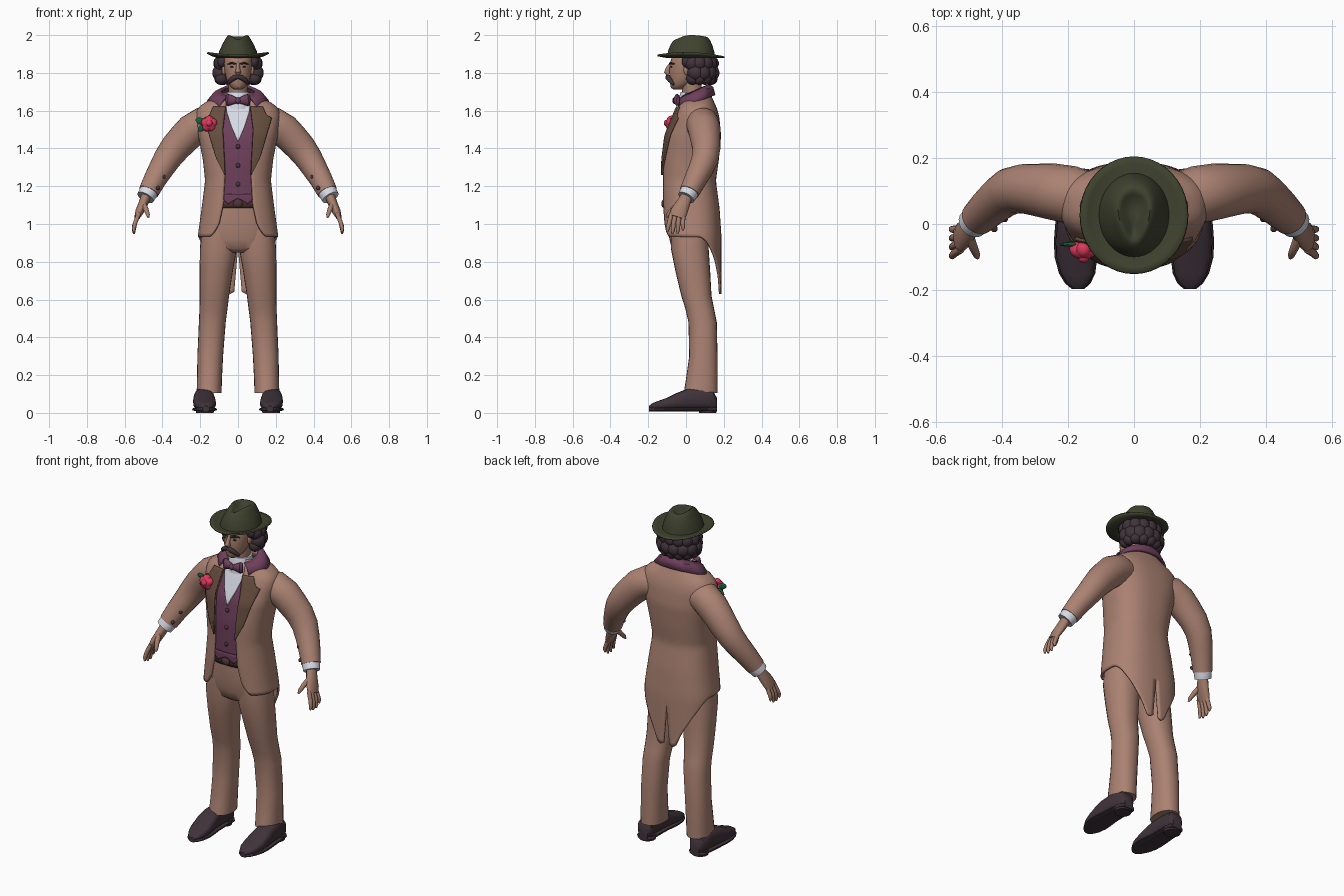
import bpy, bmesh, math
from mathutils import Vector, Matrix

if "Cube" in bpy.data.objects:
    bpy.data.objects.remove(bpy.data.objects["Cube"])
pi, sin, cos = math.pi, math.sin, math.cos


def material(name, rgb):
    m = bpy.data.materials.new(name)
    m.diffuse_color = (*rgb, 1)
    m.use_nodes = True
    m.node_tree.nodes["Principled BSDF"].inputs["Base Color"].default_value = m.diffuse_color
    return m


TAN = material("tan_cloth", (.41, .225, .17))
LAPEL = material("lapel_brown", (.135, .075, .05))
PURPLE = material("plum", (.155, .05, .105))
WHITE = material("shirt_white", (.68, .70, .78))
HAT = material("hat_green", (.05, .054, .028))
DARK = material("dark_brown", (.05, .033, .042))
SKIN = material("skin", (.38, .21, .15))
RED = material("rose_red", (.72, .04, .11))
LEAF = material("leaf_green", (.008, .12, .045))
BELT = material("belt_brown", (.075, .036, .034))


def finish(name, bm, mat, mirror=False, thick=0, angle=40):
    bmesh.ops.recalc_face_normals(bm, faces=bm.faces)
    me = bpy.data.meshes.new(name)
    bm.to_mesh(me)
    bm.free()
    me.materials.append(mat)
    ob = bpy.data.objects.new(name, me)
    bpy.context.collection.objects.link(ob)
    for o in bpy.context.selected_objects:
        o.select_set(False)
    bpy.context.view_layer.objects.active = ob
    ob.select_set(True)
    bpy.ops.object.shade_smooth_by_angle(angle=math.radians(angle))
    if mirror:
        m = ob.modifiers.new("Mirror", 'MIRROR')
        m.merge_threshold = .0005
    if thick:
        s = ob.modifiers.new("Solidify", 'SOLIDIFY')
        s.thickness, s.offset = thick, 0
    return ob


def skin(name, rows, mat, closed=True, caps=True, **kw):
    """Bridge rows of points into a surface."""
    bm = bmesh.new()
    vs = [[bm.verts.new(p) for p in r] for r in rows]
    n = len(rows[0])
    for a, b in zip(vs, vs[1:]):
        for i in range(n if closed else n - 1):
            j = (i + 1) % n
            bm.faces.new((a[i], a[j], b[j], b[i]))
    if closed and caps:
        bm.faces.new(vs[0])
        bm.faces.new(vs[-1])
    return finish(name, bm, mat, **kw)


def loft(name, rings, mat, n=24, p=1.0, **kw):
    """Horizontal rings given as z, cx, cy, rx, ry."""
    def pw(v):
        return math.copysign(abs(v) ** p, v)
    return skin(name, [[(cx + rx * pw(sin(2 * pi * i / n)), cy - ry * pw(cos(2 * pi * i / n)), z)
                        for i in range(n)] for z, cx, cy, rx, ry in rings], mat, **kw)


def tube(name, pts, mat, n=16, **kw):
    """Path points x, y, z with radius toward y and radius across."""
    P = [Vector(q[:3]) for q in pts]
    rows = []
    for k, q in enumerate(pts):
        t = (P[min(k + 1, len(P) - 1)] - P[max(k - 1, 0)]).normalized()
        b = Vector((0, 1, 0))
        b = (b - t * t.dot(b)).normalized()
        c = t.cross(b)
        rows.append([P[k] + b * q[3] * cos(2 * pi * i / n) + c * q[-1] * sin(2 * pi * i / n) for i in range(n)])
    return skin(name, rows, mat, **kw)


def blobs(name, items, mat, mirror=False):
    """Ellipsoids given as centre, radii, and tilt about y."""
    bm = bmesh.new()
    for c, r, tilt in items:
        M = Matrix.Translation(c) @ Matrix.Rotation(tilt, 4, 'Y') @ Matrix.Diagonal((*r, 1))
        bmesh.ops.create_uvsphere(bm, u_segments=14, v_segments=9, radius=1, matrix=M)
    return finish(name, bm, mat, mirror=mirror)


def lerp(tab, z):
    """Interpolate rows of a descending or ascending table."""
    tab = sorted(tab)
    if z <= tab[0][0]:
        return tab[0][1:]
    for a, b in zip(tab, tab[1:]):
        if z <= b[0]:
            f = (z - a[0]) / (b[0] - a[0])
            return [u + (v - u) * f for u, v in zip(a[1:], b[1:])]
    return tab[-1][1:]


# Body section by height: half width, front y, back y
BODY = [(1.70, .07, .0, .12), (1.66, .13, -.015, .135), (1.62, .205, -.04, .155), (1.57, .22, -.062, .17),
        (1.47, .205, -.105, .18), (1.34, .18, -.122, .168), (1.23, .168, -.123, .152), (1.08, .187, -.122, .172),
        (.93, .208, -.117, .182), (.62, .2, -.1, .182)]


def body(z, th, off=0):
    s = [lerp(BODY, z + d) for d in (-.015, 0, .015)]
    a, f, b = [sum(v) / 3 for v in zip(*s)]
    a, f, b = a + off, f - off, b + off
    c = cos(th)
    return Vector((a * abs(sin(th)) ** .8, (f + b) / 2 - (b - f) / 2 * math.copysign(abs(c) ** .8, c), z))


def theta(z, x, off=0):
    return math.asin(min(.98, (max(x, 0) / body(z, pi / 2, off).x) ** 1.25))


def panel(name, top, hem, inner, outer, mat, off=0, rows=30, cols=24, thick=.01):
    """Mirrored patch of the body surface between two x limits."""
    grid = []
    for r in range(rows + 1):
        row = []
        for k in range(cols + 1):
            u = k / cols
            z = top + (hem(u) - top) * r / rows
            t0, t1 = theta(z, inner(z), off), outer(z)
            row.append(body(z, t0 + (t1 - t0) * u, off))
        grid.append(row)
    return skin(name, grid, mat, closed=False, mirror=True, thick=thick)


# Tailcoat with cutaway front and split tails
EDGE = [(1.7, .05), (1.62, .065), (1.5, .08), (1.27, .068), (1.1, .078), (1.0, .10), (.96, .122), (.93, .15)]
HEM = [(0, .935), (.45, .93), (.55, .90), (.7, .82), (.85, .72), (.95, .625), (1, .64)]
SLIT = [(.62, .022), (.87, 0), (1.7, 0)]


def edge(z):
    return lerp(EDGE, z)[0]


panel("tailcoat", 1.69, lambda u: lerp(HEM, u)[0], edge,
      lambda z: pi - theta(z, lerp(SLIT, z)[0]), TAN, rows=44, cols=30, thick=.012)
LAP = [(1.26, .071), (1.35, .115), (1.5, .16), (1.56, .178), (1.575, .15), (1.62, .13)]
panel("lapels", 1.62, lambda u: 1.26, edge, lambda z: theta(z, lerp(LAP, z)[0], .01), LAPEL, off=.01, cols=8)
col = []
for k in range(21):
    t = .65 + (pi - .65) * k / 20
    s, c = sin(t), cos(t)
    col.append([(.158 * s, .048 - .1 * c, 1.645 - .035 * c), (.125 * s, .046 - .092 * c, 1.685 - .035 * c),
                (.085 * s, .045 - .075 * c, 1.70 - .035 * c)])
skin("coat_collar", col, PURPLE, closed=False, mirror=True, thick=.016)

# Waistcoat, shirt front, belt
skin("waistcoat", [[Vector((p.x * sg, p.y, p.z)) for sg, p in
                    [(1 if i < 20 else -1, body(z, 2 * pi * i / 40, -.013)) for i in range(40)]]
                   for z in [1.11 + .03 * k for k in range(19)]], PURPLE)
VEE = [(1.44, .002), (1.52, .036), (1.6, .062), (1.66, .06)]
panel("shirt_front", 1.66, lambda u: 1.44, lambda z: 0, lambda z: theta(z, lerp(VEE, z)[0], -.009),
      WHITE, off=-.009, rows=12, cols=6, thick=.006)
panel("waistcoat_points", 1.16, lambda u: 1.135 - .03 * (1 - abs(2 * u - 1)), lambda z: 0,
      lambda z: theta(z, .09), PURPLE, off=-.008, rows=4, cols=8, thick=.008)
panel("belt", 1.135, lambda u: 1.085, lambda z: 0, lambda z: pi, BELT, off=-.012, rows=2, thick=.012)
yb = body(1.11, 0).y
blobs("belt_buckle", [((0, yb + .004, 1.108), (.027, .012, .022), 0)], BELT)
blobs("waistcoat_buttons", [((0, body(z, 0).y + .011, z), (.012, .008, .012), 0) for z in (1.41, 1.31, 1.21)], BELT)

# Shirt collar and bow tie
loft("shirt_collar", [(1.61, 0, .03, .082, .075), (1.66, 0, .028, .07, .068), (1.70, 0, .03, .061, .058)], WHITE)
tube("bow_tie", [(.004, -.052, 1.653, .013, .014), (.025, -.052, 1.655, .017, .022),
                 (.05, -.047, 1.657, .017, .032), (.062, -.042, 1.657, .008, .028)], PURPLE, mirror=True)
blobs("bow_knot", [((0, -.058, 1.653), (.015, .015, .018), 0)], PURPLE)

# Trousers
loft("trouser_hips", [(1.10, 0, .02, .165, .118), (1.0, 0, .02, .18, .118), (.92, 0, .02, .185, .108),
                      (.87, 0, .02, .15, .095), (.85, 0, .02, .06, .07)], TAN, n=32, p=.85)
loft("trouser_legs", [(.97, .10, .02, .092, .10), (.87, .104, .02, .098, .10), (.75, .115, .036, .088, .092),
                      (.62, .125, .055, .078, .08), (.55, .13, .073, .074, .076), (.48, .136, .088, .071, .075),
                      (.3, .147, .092, .068, .075), (.18, .151, .084, .066, .084), (.105, .153, .078, .066, .09)],
     TAN, p=.9, mirror=True)

# Shoes with sole and heel
SHOE = [(.163, .03, .08), (.145, .046, .115), (.08, .05, .135), (.0, .054, .125), (-.05, .059, .105),
        (-.10, .06, .08), (-.15, .05, .062), (-.18, .034, .05), (-.197, .014, .036)]


def shoe_rows(z0, grow, high):
    rows = []
    for y, w, h in SHOE:
        cx, top = .174 + .006 * cos(y * 12), high or h
        rows.append([(cx + (w + grow) * math.copysign(abs(cos(a)) ** .7, cos(a)),
                      y, z0 + (top - z0) * (.5 + .5 * math.copysign(abs(sin(a)) ** .7, sin(a))))
                     for a in [2 * pi * i / 20 for i in range(20)]])
    return rows


skin("shoe_uppers", shoe_rows(.018, 0, 0), DARK, mirror=True)
skin("shoe_soles", shoe_rows(.008, .005, .03), DARK, mirror=True)
loft("shoe_heels", [(0, .175, .115, .046, .045), (.03, .175, .115, .05, .048)], DARK, mirror=True)

# Sleeves, cuffs and hands
tube("sleeves", [(.13, .075, 1.53, .08, .08), (.19, .088, 1.53, .088, .088), (.245, .098, 1.495, .086, .088),
                 (.29, .103, 1.45, .08, .084), (.335, .107, 1.40, .075, .08), (.375, .10, 1.345, .071, .073),
                 (.405, .08, 1.295, .066, .067), (.44, .05, 1.235, .06, .06), (.473, .018, 1.17, .053, .054)],
     TAN, n=24, mirror=True)
tube("shirt_cuffs", [(.46, .03, 1.195, .047, .047), (.474, .017, 1.168, .05, .05), (.49, .001, 1.14, .046, .047)],
     WHITE, n=20, mirror=True)
blobs("sleeve_buttons", [((.393, .016, 1.25), (.011, .011, .011), 0), ((.424, -.014, 1.19), (.011, .011, .011), 0)],
      BELT, mirror=True)
tube("palms", [(.485, .005, 1.15, .03, .027), (.503, -.017, 1.105, .038, .025), (.522, -.037, 1.065, .045, .022),
               (.534, -.048, 1.035, .042, .015)], SKIN, mirror=True)
for k in range(4):
    drop = (.01, 0, .002, .02)[k]
    tube("finger_%d" % (k + 1), [(.525, -.077 + .021 * k, 1.055, .012, .012), (.545, -.089 + .024 * k, 1.005, .012, .012),
                                 (.552, -.097 + .027 * k, .965 + drop, .0105, .0105),
                                 (.55, -.1 + .028 * k, .947 + drop, .005, .005)], SKIN, n=10, mirror=True)
tube("thumbs", [(.503, -.03, 1.11, .017, .016), (.488, -.07, 1.08, .014, .014), (.477, -.095, 1.05, .011, .011),
                (.474, -.103, 1.035, .005, .005)], SKIN, n=10, mirror=True)

# Head and face
loft("neck", [(1.62, 0, .04, .055, .055), (1.70, 0, .032, .05, .052), (1.78, 0, .025, .052, .055)], SKIN)
loft("head", [(1.712, 0, -.045, .018, .022), (1.722, 0, -.04, .036, .04), (1.745, 0, -.025, .053, .06),
              (1.775, 0, -.01, .064, .078), (1.81, 0, -.002, .071, .087), (1.85, 0, .002, .075, .088),
              (1.89, 0, .015, .076, .088), (1.92, 0, .02, .06, .07)], SKIN)
tube("nose", [(0, -.078, 1.853, .008, .008), (0, -.095, 1.822, .013, .011), (0, -.1, 1.805, .016, .016),
              (0, -.092, 1.793, .012, .012)], SKIN, n=12)
tube("moustache", [(-.002, -.096, 1.781, .012, .011), (.02, -.096, 1.775, .014, .014), (.04, -.084, 1.76, .012, .012),
                   (.056, -.065, 1.738, .006, .005)], DARK, n=12, mirror=True)
tube("eyebrows", [(.012, -.086, 1.847, .006, .004), (.032, -.082, 1.853, .007, .006), (.055, -.062, 1.846, .005, .003)],
     DARK, n=8, mirror=True)
blobs("eyes", [((.03, -.077, 1.832), (.012, .006, .005), 0)], DARK, mirror=True)
blobs("ears", [((.074, .005, 1.815), (.012, .018, .028), 0)], SKIN, mirror=True)

# Wavy hair
locks = [((0, .06, 1.835), (.1, .085, .075), 0)]
for row, (z, r) in enumerate(((1.85, .04), (1.80, .045), (1.77, .034))):
    for k in range(5):
        t = pi * (.40 + .15 * (k + .5 * (row % 2)))
        if t < pi * 1.03:
            locks.append(((.093 * sin(t), .058 - .076 * cos(t), z), (r, r, r), 0))
locks.append(((.085, .012, 1.86), (.026, .035, .035), 0))
blobs("hair", locks, DARK, mirror=True)

# Hat brim and creased crown
CY, N = .027, 40
ang = [2 * pi * i / N for i in range(N)]
skin("hat_brim", [[(rx * sin(a), CY - ry * cos(a), 1.884 + lift * (.2 + sin(a) ** 2) + .006 * lift * 50 * cos(a))
                   for a in ang] for rx, ry, lift in ((.08, .1, 0), (.11, .13, 0), (.14, .157, .008), (.163, .178, .018))],
     HAT, caps=False, thick=.009)
CROWN = [(1.882, .108, .128, 0, 0), (1.915, .103, .122, .15, 0), (1.95, .093, .112, .5, .3), (1.98, .08, .1, .8, .8),
         (1.996, .07, .088, 1, 1), (2.0, .06, .076, 1, 1), (1.993, .048, .062, 1.1, 1), (1.975, .028, .042, 1.2, .6),
         (1.968, .008, .015, 1, 0)]
skin("hat_crown", [[(rx * sin(a) * (1 - .22 * k * (1 + cos(a))), CY - ry * cos(a), z - .022 * d * max(0, cos(a)) ** 2
                     - .008 * d * max(0, -cos(a)) ** 2) for a in ang] for rx, ry, z, k, d in
                   [(c[1], c[2], c[0], c[3], c[4]) for c in CROWN]], HAT, angle=60)

# Rose on the lapel with leaves
R = Vector((-.153, -.08, 1.53))
petals = [(R, (.036, .03, .036), 0)]
for k in range(5):
    a = 2 * pi * k / 5 + .3
    petals.append((R + Vector((.02 * cos(a), .003, .02 * sin(a))), (.024, .025, .024), 0))
petals.append((R + Vector((0, -.022, .004)), (.018, .016, .018), 0))
blobs("rose", petals, RED)
blobs("rose_leaves", [(R + Vector((-.042, .018, .014)), (.032, .007, .018), .35),
                      (R + Vector((-.036, .02, -.02)), (.028, .007, .015), -.7),
                      (R + Vector((.033, .002, -.042)), (.034, .007, .017), .9)], LEAF)
